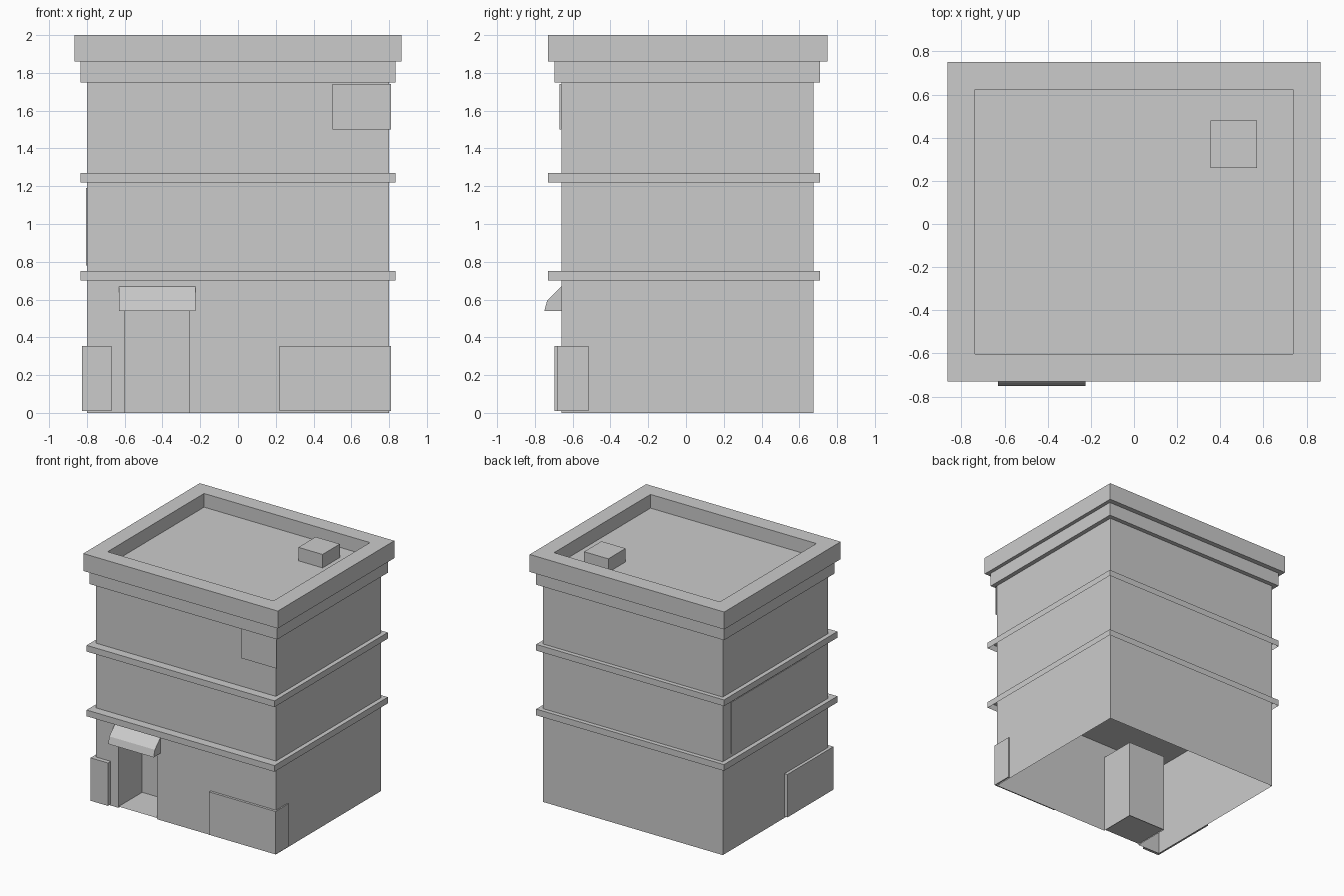
import bpy, bmesh
from mathutils import Vector

cube = bpy.data.objects.get("Cube")
if cube:
    bpy.data.objects.remove(cube)

COLOUR = (0.6, 0.6, 0.6, 1)
grey = bpy.data.materials.new("plain_grey")
grey.use_nodes = True
grey.diffuse_color = COLOUR
grey.node_tree.nodes["Principled BSDF"].inputs["Base Color"].default_value = COLOUR


def finish(bm, name, fix=True):
    if fix:
        bmesh.ops.recalc_face_normals(bm, faces=bm.faces)
    mesh = bpy.data.meshes.new(name)
    bm.to_mesh(mesh)
    bm.free()
    mesh.materials.append(grey)
    obj = bpy.data.objects.new(name, mesh)
    bpy.context.collection.objects.link(obj)


def box_mesh(x, y, z):
    bm = bmesh.new()
    for v in bmesh.ops.create_cube(bm, size=1)["verts"]:
        v.co = Vector(r[0] if c < 0 else r[1] for c, r in zip(v.co, (x, y, z)))
    bm.normal_update()
    return bm


def box(name, x, y, z, open_bottom=False):
    bm = box_mesh(x, y, z)
    if open_bottom:
        low = [f for f in bm.faces if f.normal.z < -0.5]
        bmesh.ops.delete(bm, geom=low, context="FACES_ONLY")
    finish(bm, name, fix=False)


def flat(bm, x, y, z, up):
    pts = [(x[0], y[0]), (x[1], y[0]), (x[1], y[1]), (x[0], y[1])]
    bm.faces.new([bm.verts.new((*p, z)) for p in (pts if up else pts[::-1])])


def walls(bm, plan, z0, z1):
    # Plan runs anticlockwise, so the walls face outwards
    for a, b in zip(plan, plan[1:] + plan[:1]):
        bm.faces.new([bm.verts.new(p) for p in
                      ((*a, z0), (*b, z0), (*b, z1), (*a, z1))])


# Body: hollow shell, open below, with a recessed doorway
L, R, F, B = -0.8, 0.8, -0.66, 0.675
DOOR, DEEP, HEAD = (-0.6, -0.26), -0.36, 0.64
corners = [(R, F), (R, B), (L, B), (L, F)]
niche = [(DOOR[0], F), (DOOR[0], DEEP), (DOOR[1], DEEP), (DOOR[1], F)]
bm = bmesh.new()
walls(bm, corners + niche, 0, HEAD)
walls(bm, corners, HEAD, 1.86)
flat(bm, DOOR, (F, DEEP), 0.01, True)
flat(bm, DOOR, (F, DEEP), HEAD, False)
flat(bm, (L, R), (F, B), 0.78, False)
finish(bm, "building_walls", fix=False)

# Ledges between the storeys
for name, z in (("lower_ledge", 0.70), ("upper_ledge", 1.22)):
    box(name, (-0.835, 0.835), (-0.73, 0.71), (z, z + 0.05), open_bottom=True)

# Stepped cornice, its top sunk to form the roof behind a parapet
box("cornice_step", (-0.835, 0.835), (-0.695, 0.71), (1.75, 1.86))
bm = box_mesh((-0.865, 0.865), (-0.73, 0.75), (1.86, 2.0))
top = max(bm.faces, key=lambda f: f.normal.z)
bmesh.ops.inset_individual(bm, faces=[top], thickness=0.18)
rim = bmesh.ops.extrude_discrete_faces(bm, faces=[top])["faces"]
bmesh.ops.translate(bm, verts=rim[0].verts, vec=(0, 0, -0.11))
bmesh.ops.remove_doubles(bm, verts=bm.verts, dist=0.0001)
finish(bm, "parapet_and_roof")
box("roof_vent", (0.355, 0.57), (0.26, 0.48), (1.885, 1.998))

# Awning: side profile stretched across the doorway
bm = bmesh.new()
profile = [(F, 0.67), (-0.735, 0.595), (-0.75, 0.54), (F, 0.54)]
end = bm.faces.new([bm.verts.new((-0.63, *p)) for p in profile])
side = bmesh.ops.extrude_face_region(bm, geom=[end])["geom"]
moved = [g for g in side if isinstance(g, bmesh.types.BMVert)]
bmesh.ops.translate(bm, verts=moved, vec=(0.405, 0, 0))
finish(bm, "awning")

# Panels wrapping the ground floor corners
low = (0.01, 0.355)
box("right_panel_front", (-0.825, -0.67), (-0.695, F), low)
box("right_panel_side", (-0.825, L), (-0.695, -0.11), low)
box("left_panel_front", (0.22, 0.81), (-0.68, F), low)
box("left_panel_side", (R, 0.81), (-0.68, -0.515), low)

# Flat signs on the upper storeys
box("front_sign", (0.5, 0.81), (-0.669, F), (1.5, 1.74))
box("side_sign", (-0.805, L), (-0.394, 0.573), (0.78, 1.19))
